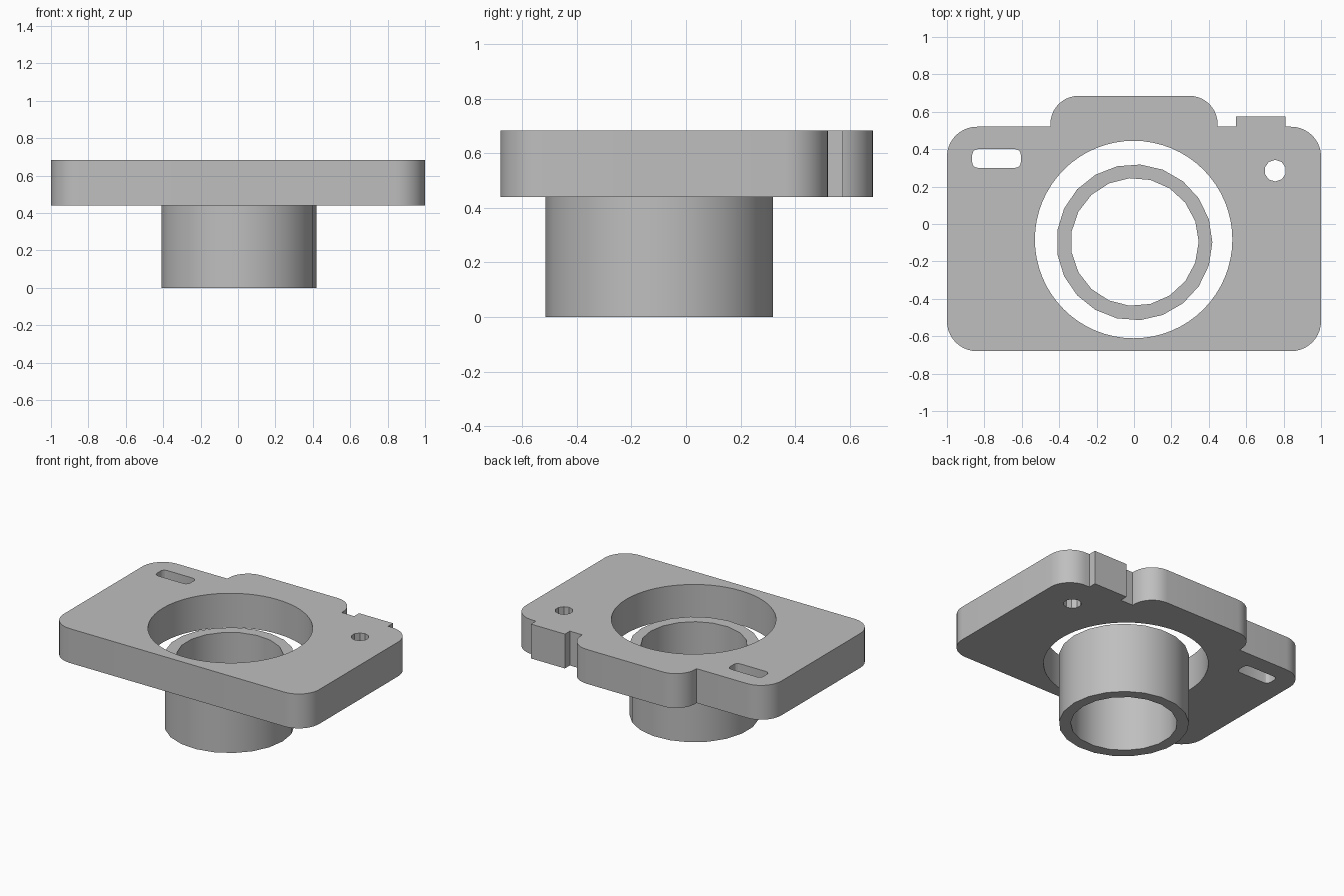
import bpy
import bmesh
from math import pi, cos, sin, radians

cube = bpy.data.objects.get("Cube")
if cube:
    bpy.data.objects.remove(cube, do_unlink=True)

grey = bpy.data.materials.new("light grey")
grey.use_nodes = True
colour = (0.52, 0.52, 0.52, 1)
grey.diffuse_color = colour
grey.node_tree.nodes["Principled BSDF"].inputs["Base Color"].default_value = colour


def arc(cx, cy, r, start, end, steps):
    """Points along an arc, both ends included, angles in degrees."""
    angles = [radians(start + (end - start) * i / steps) for i in range(steps + 1)]
    return [(cx + r * cos(a), cy + r * sin(a)) for a in angles]


def circle(cx, cy, r, sides, turn=0):
    return arc(cx, cy, r, turn, turn + 360, sides)[:-1]


def rounded_rect(x0, x1, y0, y1, r, steps):
    return (arc(x1 - r, y1 - r, r, 0, 90, steps) + arc(x0 + r, y1 - r, r, 90, 180, steps)
            + arc(x0 + r, y0 + r, r, 180, 270, steps) + arc(x1 - r, y0 + r, r, 270, 360, steps))


def extrude_profile(name, loops, z0, z1):
    """Fill an outline with holes and extrude it upwards."""
    bm = bmesh.new()
    edges = []
    for loop in loops:
        verts = [bm.verts.new((x, y, z0)) for x, y in loop]
        edges += [bm.edges.new((v, verts[i - 1])) for i, v in enumerate(verts)]
    bmesh.ops.triangle_fill(bm, edges=edges, use_beauty=True, normal=(0, 0, 1))
    result = bmesh.ops.extrude_face_region(bm, geom=bm.faces[:], use_keep_orig=True)
    top = [g for g in result["geom"] if isinstance(g, bmesh.types.BMVert)]
    bmesh.ops.translate(bm, verts=top, vec=(0, 0, z1 - z0))
    bmesh.ops.recalc_face_normals(bm, faces=bm.faces[:])
    mesh = bpy.data.meshes.new(name)
    bm.to_mesh(mesh)
    bm.free()
    mesh.materials.append(grey)
    obj = bpy.data.objects.new(name, mesh)
    bpy.context.collection.objects.link(obj)
    bpy.ops.object.select_all(action="DESELECT")
    obj.select_set(True)
    bpy.context.view_layer.objects.active = obj
    bpy.ops.object.shade_smooth_by_angle(angle=radians(30))
    return obj


# Body outline, anticlockwise: rounded plate, shutter tab and viewfinder hump
r, back, front = 0.16, 0.52, -0.68
hump, hump_top, hump_r = 0.447, 0.685, 0.15
outline = (
    arc(1 - r, front + r, r, -90, 0, 10)
    + arc(1 - r, back - r, r, 0, 90, 10)
    + [(0.81, back), (0.81, 0.575), (0.545, 0.575), (0.545, back), (hump, back)]
    + arc(hump - hump_r, hump_top - hump_r, hump_r, 0, 90, 10)
    + arc(hump_r - hump, hump_top - hump_r, hump_r, 90, 180, 10)
    + [(-hump, back)]
    + arc(r - 1, back - r, r, 90, 180, 10)
    + arc(r - 1, front + r, r, 180, 270, 10)
)

# Openings through the body
lens_opening = circle(-0.002, -0.083, 0.528, 64)
window_slot = rounded_rect(-0.865, -0.605, 0.30, 0.40, 0.03, 3)
button_hole = circle(0.755, 0.285, 0.058, 10, 18)
extrude_profile("camera_body", [outline, lens_opening, window_slot, button_hole], 0.44, 0.683)

# Lens tube, loose inside the opening
outer = circle(0.002, -0.098, 0.417, 21)
inner = circle(0.004, -0.096, 0.342, 19)
extrude_profile("lens_tube", [outer, inner], 0, 0.5)
